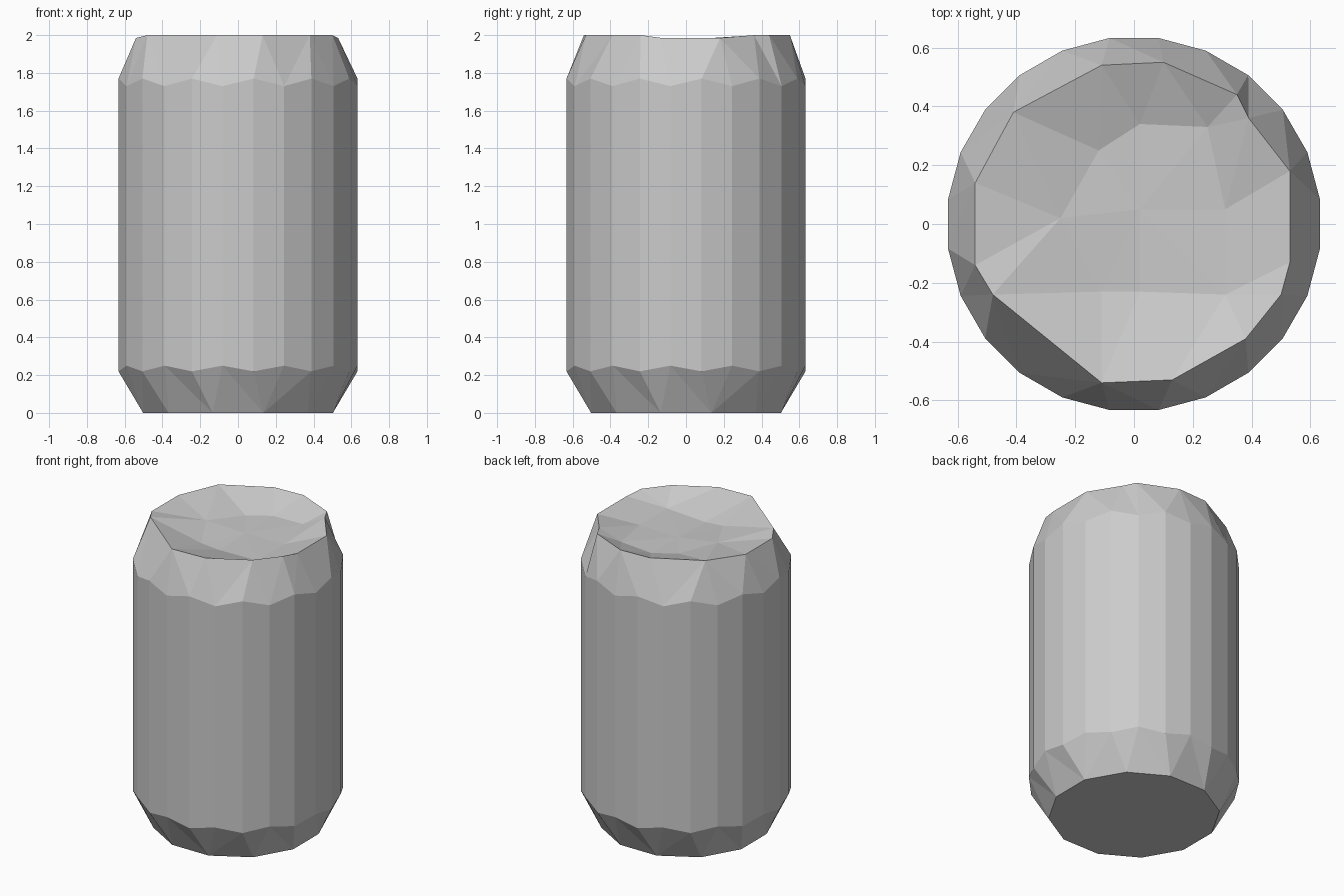
import bpy
import bmesh
from math import atan2, cos, sin, tau, pi

default_cube = bpy.data.objects.get("Cube")
if default_cube:
    bpy.data.objects.remove(default_cube, do_unlink=True)

# Single plain metal colour
metal = bpy.data.materials.new("bare_metal_grey")
metal.use_nodes = True
colour = (0.6, 0.6, 0.6, 1.0)
metal.diffuse_color = colour
metal.node_tree.nodes["Principled BSDF"].inputs["Base Color"].default_value = colour


def angle(vert):
    return atan2(vert.co.y, vert.co.x) % tau


def ring(bm, points):
    """Add a closed loop of vertices, sorted counter-clockwise."""
    return sorted((bm.verts.new(p) for p in points), key=angle)


def round_ring(bm, sides, radius, heights, turn):
    """Regular loop whose heights repeat around it."""
    angles = [tau * (i + turn) / sides for i in range(sides)]
    return ring(bm, [(radius * cos(a), radius * sin(a), heights[i % len(heights)])
                     for i, a in enumerate(angles)])


def zip_rings(bm, lower, upper):
    """Join two loops of different counts with triangles, following the angle."""
    def unrolled(loop, i):
        return angle(loop[i % len(loop)]) + tau * (i // len(loop))

    i = j = 0
    while i < len(lower) or j < len(upper):
        a, b = lower[i % len(lower)], upper[j % len(upper)]
        step_lower = j == len(upper) or (
            i < len(lower)
            and unrolled(lower, i) + unrolled(lower, i + 1)
            <= unrolled(upper, j) + unrolled(upper, j + 1))
        if step_lower:
            i += 1
            bm.faces.new((a, lower[i % len(lower)], b))
        else:
            j += 1
            bm.faces.new((a, upper[j % len(upper)], b))


bm = bmesh.new()

# Flat base, lower bevel and straight wall
base = round_ring(bm, 12, 0.52, [0], 0.5)
wall_low = round_ring(bm, 24, 0.638, [0.22, 0.25], 0.5)
wall_high = round_ring(bm, 24, 0.638, [1.77, 1.73], 0.5)
bm.faces.new(list(reversed(base)))
zip_rings(bm, base, wall_low)
for k in range(24):
    n = (k + 1) % 24
    bm.faces.new((wall_low[k], wall_low[n], wall_high[n], wall_high[k]))

# Uneven top rim
rim_outline = [
    (0.53, 0.18), (0.39, 0.36), (0.35, 0.44), (0.1, 0.55), (-0.11, 0.54),
    (-0.41, 0.38), (-0.54, 0.14), (-0.54, -0.14), (-0.48, -0.24),
    (-0.11, -0.54), (0.13, -0.53), (0.38, -0.39), (0.5, -0.24), (0.53, -0.13),
]
rim = ring(bm, [(x, y, 1.985 if abs(x) > 0.5 else 2.0) for x, y in rim_outline])
zip_rings(bm, wall_high, rim)

# Shallow dished lid
lid_outline = [
    (0.31, 0.05, 1.92), (0.25, 0.33, 1.93), (0.02, 0.34, 1.92),
    (-0.12, 0.25, 1.92), (-0.25, 0.02, 1.94), (-0.11, -0.23, 1.92),
    (0.02, -0.23, 1.91), (0.31, -0.24, 1.92),
]
lid = ring(bm, lid_outline)
zip_rings(bm, rim, lid)
centre = bm.verts.new((0.02, 0.05, 1.915))
for k, vert in enumerate(lid):
    bm.faces.new((vert, lid[(k + 1) % len(lid)], centre))

bmesh.ops.recalc_face_normals(bm, faces=bm.faces)

mesh = bpy.data.meshes.new("can_body")
bm.to_mesh(mesh)
bm.free()
mesh.materials.append(metal)
can = bpy.data.objects.new("can_body", mesh)
bpy.context.collection.objects.link(can)
